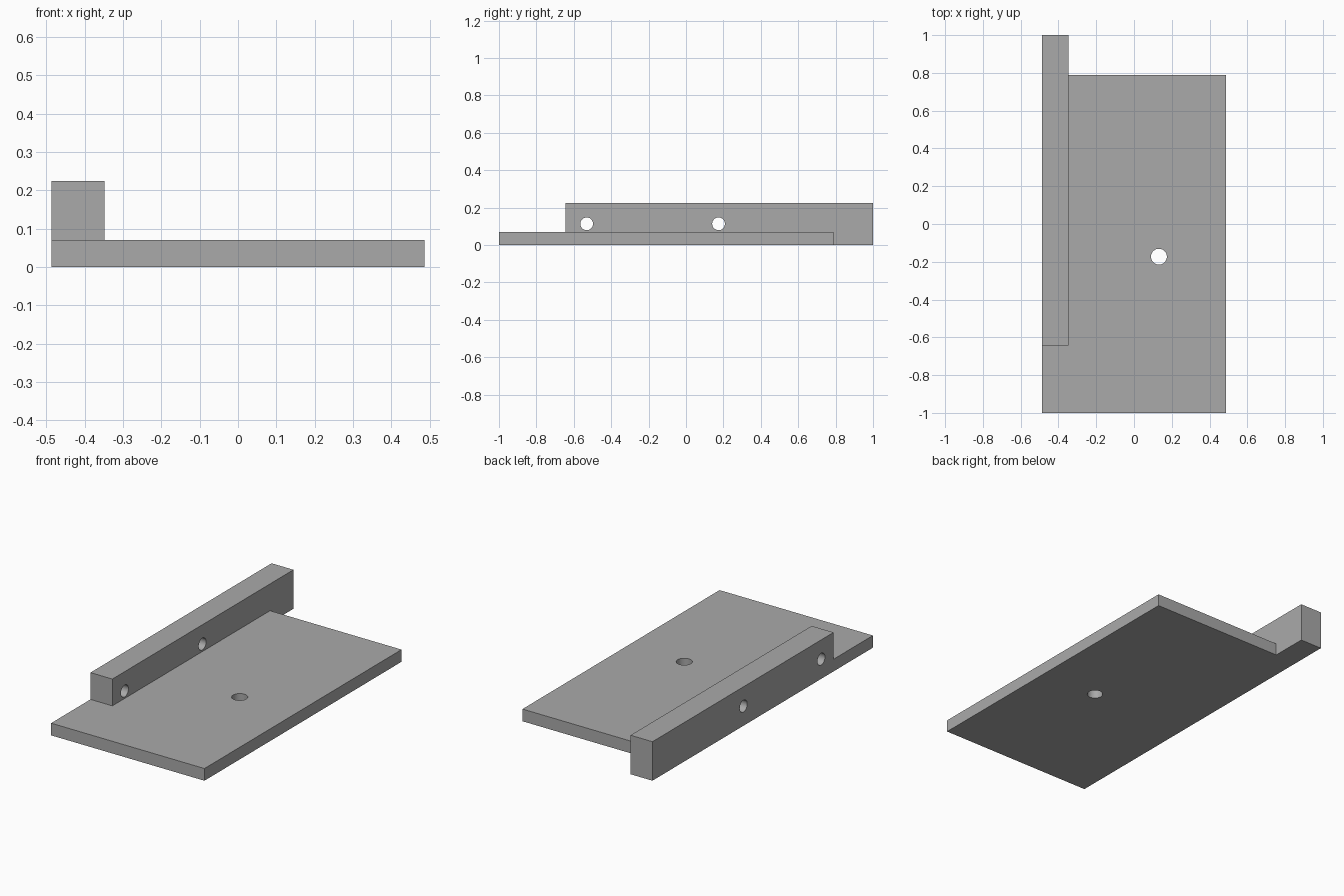
import bpy
import math

if "Cube" in bpy.data.objects:
    bpy.data.objects.remove(bpy.data.objects["Cube"], do_unlink=True)

# Main dimensions
HALF_WIDTH, RAIL_INNER = 0.487, -0.348
PLATE_TOP, RAIL_TOP = 0.07, 0.224
PLATE_BACK, RAIL_FRONT = 0.788, -0.643

grey = bpy.data.materials.new("plain grey")
grey.use_nodes = True
colour = (0.4, 0.4, 0.4, 1)
grey.diffuse_color = colour
grey.node_tree.nodes["Principled BSDF"].inputs["Base Color"].default_value = colour


def box(name, low, high):
    """Box spanning two opposite corners."""
    centre = [(a + b) / 2 for a, b in zip(low, high)]
    bpy.ops.mesh.primitive_cube_add(size=1, location=centre)
    obj = bpy.context.object
    obj.name = name
    obj.scale = [b - a for a, b in zip(low, high)]
    bpy.ops.object.transform_apply(location=True, rotation=True, scale=True)
    obj.data.materials.clear()
    obj.data.materials.append(grey)
    return obj


def combine(target, tool, operation):
    """Apply a boolean and discard the tool."""
    mod = target.modifiers.new(operation.lower(), 'BOOLEAN')
    mod.operation, mod.object, mod.solver = operation, tool, 'EXACT'
    bpy.ops.object.select_all(action='DESELECT')
    target.select_set(True)
    bpy.context.view_layer.objects.active = target
    bpy.ops.object.modifier_apply(modifier=mod.name)
    bpy.data.objects.remove(tool, do_unlink=True)


def drill(target, location, radius, rotation=(0, 0, 0)):
    """Round through hole."""
    bpy.ops.mesh.primitive_cylinder_add(vertices=48, radius=radius, depth=0.3,
                                        location=location, rotation=rotation)
    cutter = bpy.context.object
    cutter.data.materials.append(grey)
    combine(target, cutter, 'DIFFERENCE')


# Flat plate joined to the side rail that overhangs its back edge
body = box("base_plate_with_rail", (-HALF_WIDTH, -1, 0), (HALF_WIDTH, PLATE_BACK, PLATE_TOP))
rail = box("rail", (-HALF_WIDTH, RAIL_FRONT, 0), (RAIL_INNER, 1, RAIL_TOP))
combine(body, rail, 'UNION')

# Vertical hole in the plate, two crosswise holes in the rail
drill(body, (0.132, -0.173, PLATE_TOP / 2), 0.042)
for y in (-0.531, 0.174):
    drill(body, ((RAIL_INNER - HALF_WIDTH) / 2, y, 0.113), 0.034, (0, math.pi / 2, 0))

bpy.ops.object.shade_smooth_by_angle(angle=math.radians(30))
